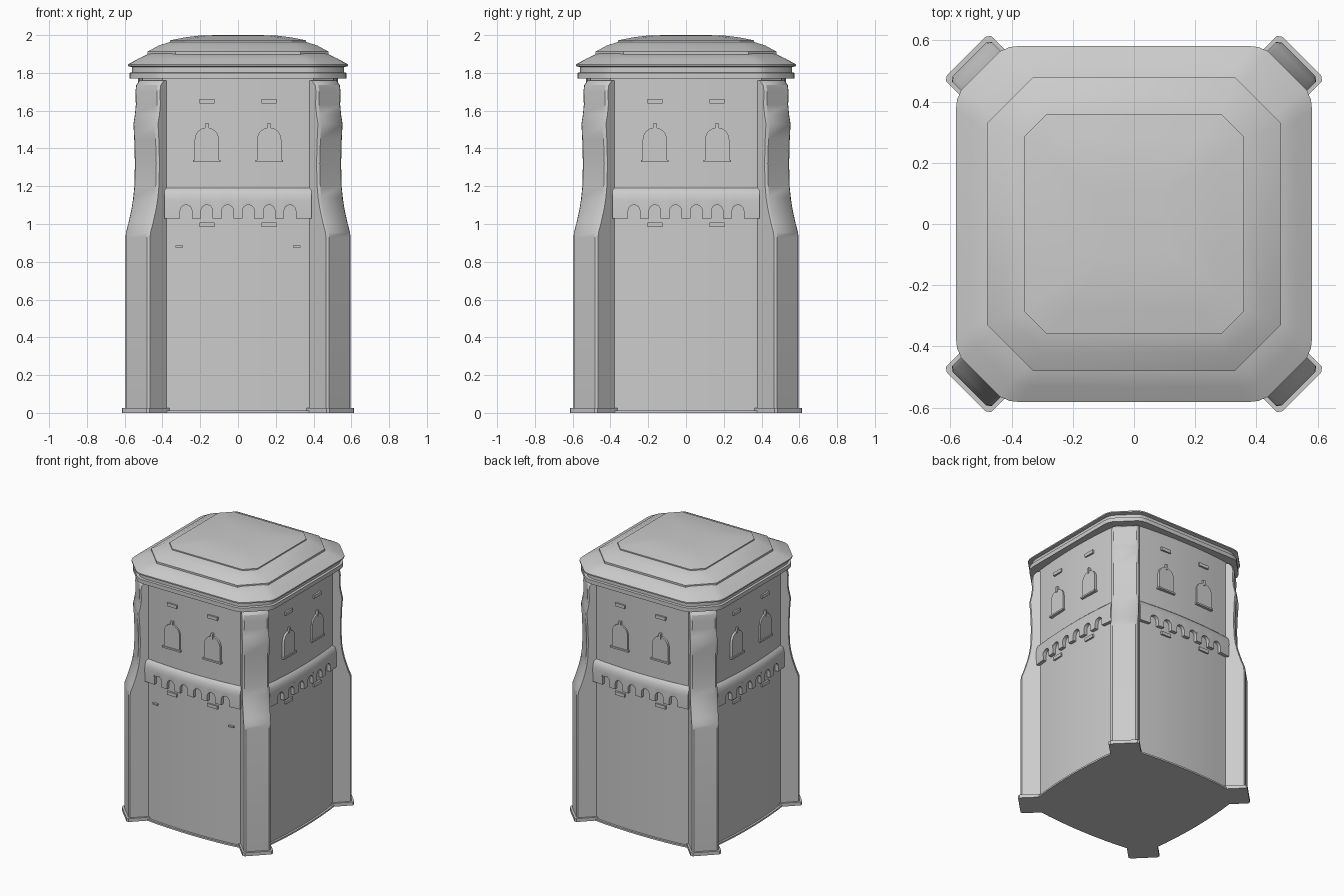
import bpy, bmesh, math
from mathutils import Matrix

if "Cube" in bpy.data.objects:
    bpy.data.objects.remove(bpy.data.objects["Cube"])


def finish(name, bm, angle=35):
    bmesh.ops.remove_doubles(bm, verts=bm.verts, dist=0.0002)
    bmesh.ops.recalc_face_normals(bm, faces=bm.faces)
    me = bpy.data.meshes.new(name)
    bm.to_mesh(me)
    bm.free()
    ob = bpy.data.objects.new(name, me)
    bpy.context.collection.objects.link(ob)
    bpy.ops.object.select_all(action='DESELECT')
    ob.select_set(True)
    bpy.context.view_layer.objects.active = ob
    bpy.ops.object.shade_smooth_by_angle(angle=math.radians(angle))
    return ob


def loft(name, rings, angle=35):
    """Skin a list of equal-length point rings and cap both ends."""
    bm = bmesh.new()
    vs = [[bm.verts.new(p) for p in r] for r in rings]
    n = len(rings[0])
    for a, b in zip(vs, vs[1:]):
        for i in range(n):
            j = (i + 1) % n
            bm.faces.new((a[i], a[j], b[j], b[i]))
    bm.faces.new(vs[0])
    bm.faces.new(vs[-1])
    return finish(name, bm, angle)


def around(ob, start=0.0):
    """Repeat a part on all four sides."""
    ob.rotation_euler.z = start
    for k in range(1, 4):
        c = ob.copy()
        c.rotation_euler.z = start + k * math.pi / 2
        bpy.context.collection.objects.link(c)


def four(pts):
    """Turn one quarter of an outline into a closed one."""
    out = []
    for k in range(4):
        c, s = round(math.cos(k * math.pi / 2)), round(math.sin(k * math.pi / 2))
        out += [(c * x - s * y, s * x + c * y) for x, y in pts]
    return out


def block(name, pts, y_out, y_in=0.49):
    """Front-facing slab from an (x, z) outline."""
    return loft(name, [[(x, -y, z) for x, z in pts] for y in (y_in, y_out)], 30)


def rect(cx, cz, hw, hh):
    return [(cx - hw, cz - hh), (cx + hw, cz - hh), (cx + hw, cz + hh), (cx - hw, cz + hh)]


def wall(x):
    return 0.53 - 0.025 * (x / 0.4) ** 2


# Tower body with gently bowed walls, and thin plinth
def body_ring(z, off):
    q = [(x, -wall(x) - off) for x in [-0.4 + 0.1 * i for i in range(9)]]
    return [(x, y, z) for x, y in four(q)]


loft("tower_body", [body_ring(0, 0), body_ring(1.8, 0)])
loft("plinth", [body_ring(0, 0.015), body_ring(0.012, 0.015)])


# Diagonal corner buttresses and their feet
def butt_ring(d, z, t=0.092):
    return [(0.5, -t, z), (d - 0.01, -t, z), (d, -t + 0.014, z),
            (d, t - 0.014, z), (d - 0.01, t, z), (0.5, t, z)]


profile = [(0, .76), (.93, .76), (.955, .757), (1.0, .74), (1.08, .715), (1.14, .702),
           (1.2, .694), (1.32, .69), (1.45, .695), (1.53, .701), (1.58, .69),
           (1.63, .683), (1.7, .686), (1.735, .68), (1.76, .655)]
around(loft("corner_buttress", [butt_ring(d, z) for z, d in profile]), math.pi / 4)
around(loft("buttress_foot", [butt_ring(0.775, z, 0.104) for z in (0, 0.025)]), math.pi / 4)

# Corbel band with a row of small arches along its lower edge
cols = [(-0.39, 1.03)]
for i in range(6):
    c = -0.275 + 0.11 * i
    cols.append((c - 0.031, 1.03))
    for k in range(9):
        a = math.pi * (1 - k / 8)
        cols.append((c + 0.031 * math.cos(a), 1.07 + 0.031 * math.sin(a)))
    cols.append((c + 0.031, 1.03))
cols.append((0.39, 1.03))
rings = []
for x, zb in cols:
    w = wall(x)
    rings.append([(x, -0.48, zb), (x, -w - 0.025, zb), (x, -w - 0.027, 1.125),
                  (x, -w - 0.023, 1.155), (x, -w - 0.013, 1.178), (x, -w, 1.19),
                  (x, -0.48, 1.19)])
around(loft("corbel_band", rings))

# Arched windows with sill and finial, plus small wall blocks
for s in (-1, 1):
    cx = 0.165 * s
    arch = [(cx - 0.064, 1.335), (cx + 0.064, 1.335)]
    for k in range(13):
        a = math.pi * k / 12
        arch.append((cx + 0.064 * math.cos(a), 1.447 + 0.064 * math.sin(a)))
    around(block("window", arch, 0.539))
    around(block("window_sill", rect(cx, 1.333, 0.073, 0.006), 0.546))
    around(block("window_finial", rect(cx, 1.515, 0.008, 0.02), 0.543))
    around(block("upper_wall_block", rect(cx, 1.65, 0.04, 0.012), 0.538))
    around(block("lower_wall_block", rect(cx, 0.995, 0.04, 0.012), 0.538))
    block("front_wall_peg", rect(0.31 * s, 0.88, 0.02, 0.005), 0.53)


# Stepped roof: eave with softened corners, then two chamfered tiers
def eave_ring(h, z):
    k = h / 0.58
    q = [(.58, -.37), (.576, -.405), (.562, -.437), (.437, -.562), (.405, -.576), (.37, -.58)]
    return [(x * k, y * k, z) for x, y in four(q[::-1])]


def tier_ring(h, c, z):
    return [(x, y, z) for x, y in four([(c, -h), (h, -c)])]


loft("cornice", [eave_ring(h, z) for h, z in
                 [(.575, 1.77), (.575, 1.8), (.56, 1.803), (.56, 1.84)]], 30)
loft("roof_eave", [eave_ring(h, z) for h, z in
                   [(.56, 1.83), (.582, 1.836), (.582, 1.845), (.53, 1.874), (.46, 1.908)]], 30)
loft("roof_middle_tier", [tier_ring(*p) for p in
                          [(.48, .33, 1.89), (.48, .33, 1.912), (.42, .305, 1.945),
                           (.34, .27, 1.97)]], 30)
loft("roof_top_tier", [tier_ring(*p) for p in
                       [(.36, .285, 1.955), (.36, .285, 1.972), (.28, .22, 1.988),
                        (.2, .158, 1.998), (.1, .08, 2.0)]], 30)
